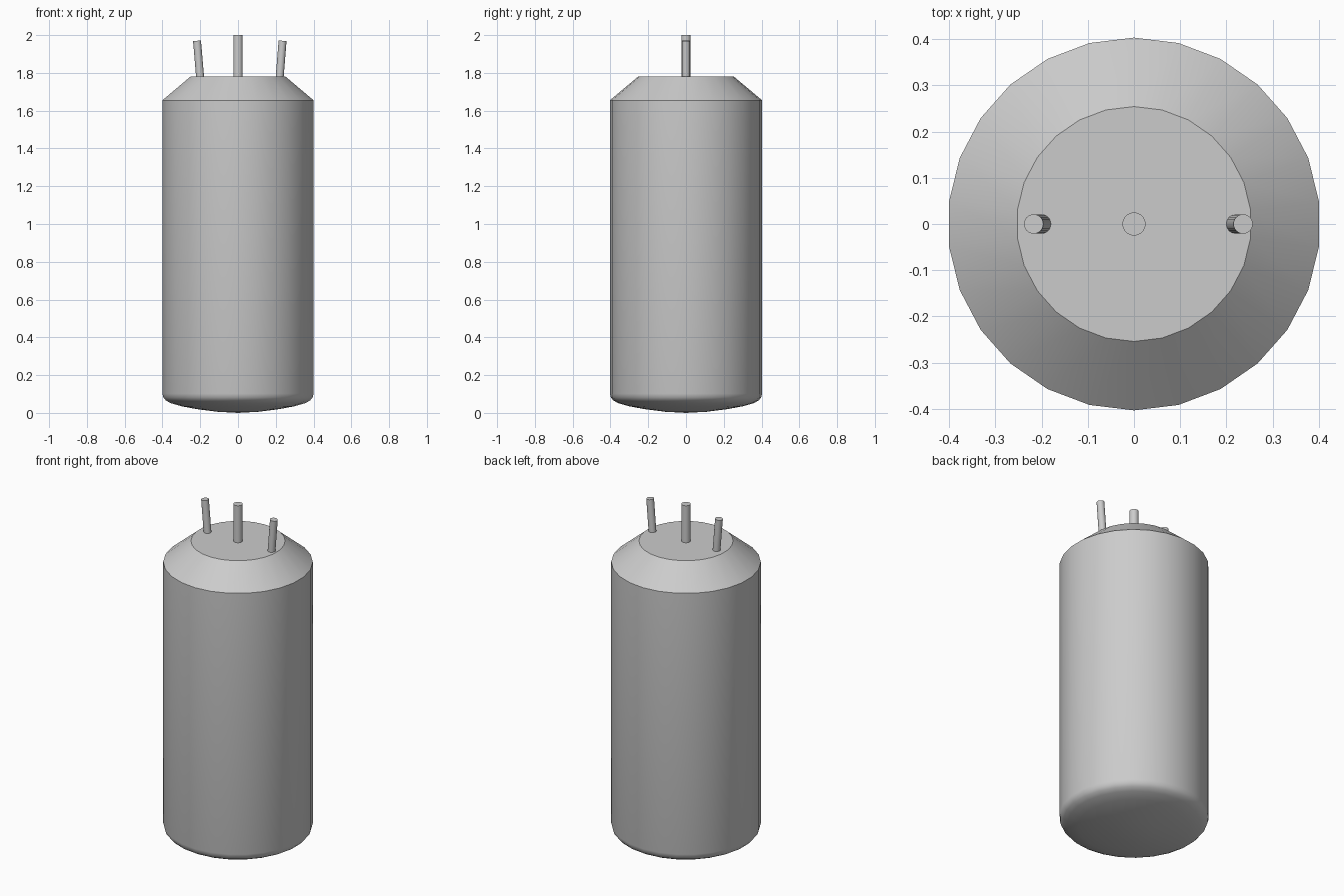
import bpy, bmesh, math
from mathutils import Vector

if "Cube" in bpy.data.objects:
    bpy.data.objects.remove(bpy.data.objects["Cube"])

SIDES = 26


def finish(bm, name, angle=30):
    bmesh.ops.recalc_face_normals(bm, faces=bm.faces)
    me = bpy.data.meshes.new(name)
    bm.to_mesh(me)
    bm.free()
    ob = bpy.data.objects.new(name, me)
    bpy.context.collection.objects.link(ob)
    bpy.ops.object.select_all(action='DESELECT')
    ob.select_set(True)
    bpy.context.view_layer.objects.active = ob
    bpy.ops.object.shade_smooth_by_angle(angle=math.radians(angle))
    return ob


def lathe(name, profile, sides, angle):
    # First profile point is the bottom pole, the last ring is capped flat
    bm = bmesh.new()
    pole = bm.verts.new((0, 0, profile[0][1]))
    rings = []
    for r, z in profile[1:]:
        ring = []
        for i in range(sides):
            a = math.pi / 2 + 2 * math.pi * i / sides
            ring.append(bm.verts.new((r * math.cos(a), r * math.sin(a), z)))
        rings.append(ring)
    for i in range(sides):
        j = (i + 1) % sides
        bm.faces.new((pole, rings[0][j], rings[0][i]))
        for lo, hi in zip(rings, rings[1:]):
            bm.faces.new((lo[i], lo[j], hi[j], hi[i]))
    bm.faces.new(rings[-1])
    return finish(bm, name, angle)


def rod(name, base, tip, radius):
    base, tip = Vector(base), Vector(tip)
    axis = tip - base
    bm = bmesh.new()
    bmesh.ops.create_cone(bm, cap_ends=True, segments=24, radius1=radius,
                          radius2=radius, depth=axis.length)
    ob = finish(bm, name)
    ob.location = (base + tip) / 2
    ob.rotation_euler = axis.to_track_quat('Z', 'Y').to_euler()
    return ob


# Can with domed bottom and rounded lower rim
lathe("can_body", [(0, 0), (0.11, 0.006), (0.22, 0.02), (0.30, 0.035),
                   (0.36, 0.052), (0.385, 0.066), (0.398, 0.082),
                   (0.403, 0.102), (0.403, 1.655), (0.254, 1.78)], SIDES, 35)

# Terminals on the lid
rod("centre_terminal", (0, 0, 1.77), (0, 0, 2.0), 0.025)
rod("left_terminal", (-0.2, 0, 1.77), (-0.217, 0, 1.97), 0.021)
rod("right_terminal", (0.22, 0, 1.77), (0.236, 0, 1.97), 0.021)
